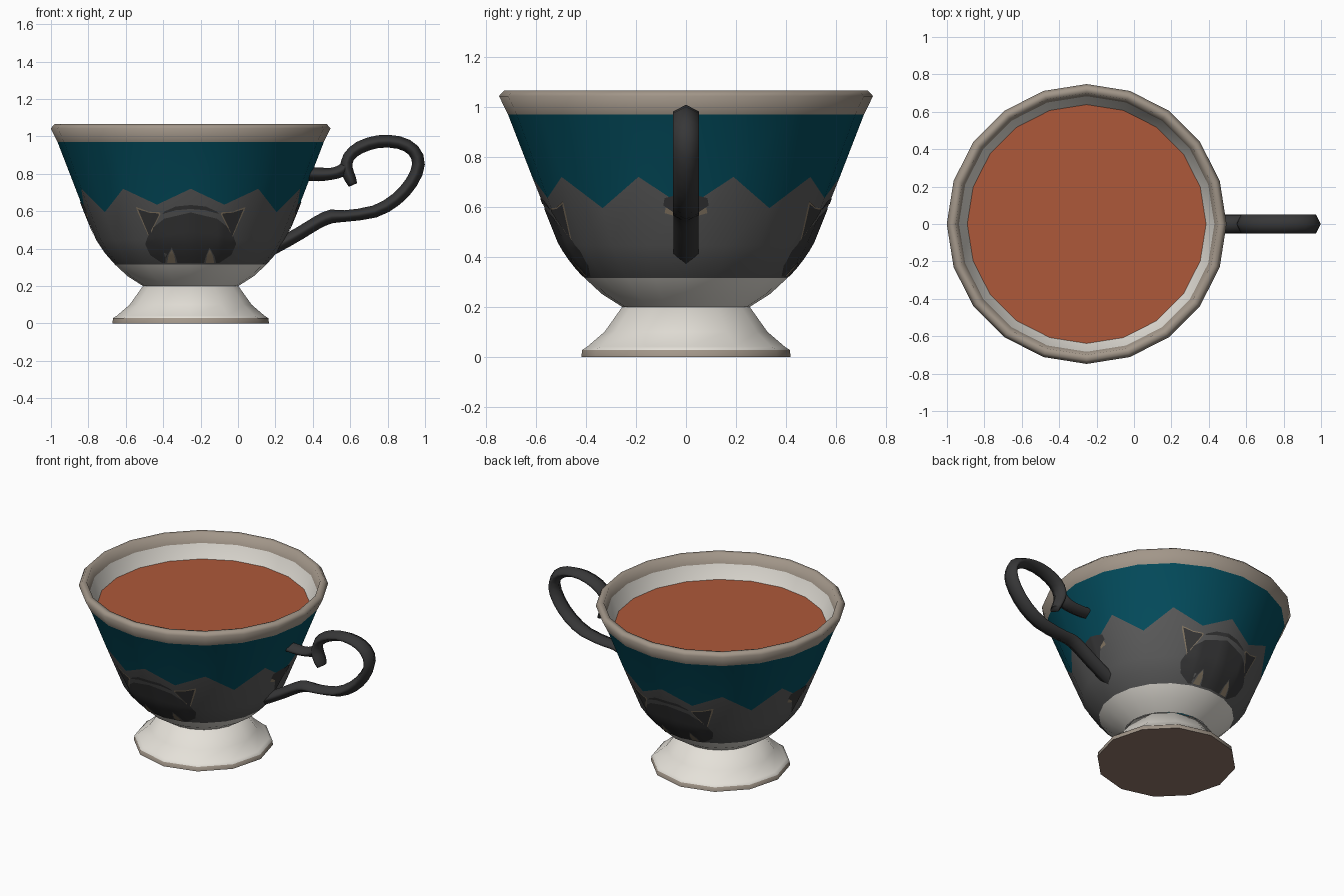
import bpy, bmesh, math
from mathutils import Matrix, Vector
from mathutils.bvhtree import BVHTree

cube = bpy.data.objects.get("Cube")
if cube:
    bpy.data.objects.remove(cube, do_unlink=True)

CENTRE = Vector((-0.253, 0, 0))


def material(name, r, g, b):
    m = bpy.data.materials.new(name)
    m.use_nodes = True
    m.diffuse_color = (r, g, b, 1)
    bsdf = next(n for n in m.node_tree.nodes if n.type == 'BSDF_PRINCIPLED')
    bsdf.inputs["Base Color"].default_value = (r, g, b, 1)
    bsdf.inputs["Roughness"].default_value = 0.9
    return m


white = material("porcelain_white", 0.78, 0.75, 0.69)
trim = material("warm_grey_trim", 0.36, 0.305, 0.25)
brown = material("base_brown", 0.29, 0.19, 0.15)
teal = material("deep_teal", 0.001, 0.074, 0.112)
grey = material("mid_grey", 0.105, 0.105, 0.105)
charcoal = material("charcoal", 0.038, 0.038, 0.039)
tan = material("dull_tan", 0.24, 0.19, 0.13)
tea = material("tea_brown", 0.42, 0.098, 0.042)


def finish(bm, name, mats, fix_normals=True, sharp=40):
    if fix_normals:
        bmesh.ops.recalc_face_normals(bm, faces=bm.faces)
    me = bpy.data.meshes.new(name)
    bm.to_mesh(me)
    bm.free()
    for m in mats:
        me.materials.append(m)
    for p in me.polygons:
        p.use_smooth = True
    me.set_sharp_from_angle(angle=math.radians(sharp))
    ob = bpy.data.objects.new(name, me)
    bpy.context.collection.objects.link(ob)


def bridge(bm, lower, upper, mat=0):
    """Quads between two closed rings of vertices."""
    n = len(lower)
    for i in range(n):
        j = (i + 1) % n
        bm.faces.new((lower[i], lower[j], upper[j], upper[i])).material_index = mat


def lathe(bm, rings, sides, bands):
    """Turn (radius, height) rings; a ring may be a function of the side number."""
    loops = []
    for ring in rings:
        loop = []
        for i in range(sides):
            r, z = ring(i) if callable(ring) else ring
            a = math.tau * i / sides
            loop.append(bm.verts.new(CENTRE + Vector((r * math.cos(a), r * math.sin(a), z))))
        loops.append(loop)
    for lower, upper, mat in zip(loops, loops[1:], bands):
        bridge(bm, lower, upper, mat)
    return loops


# Bowl: the zigzag colour edge is a ring whose height alternates
def zigzag(i):
    if i % 2:
        z = 0.72
    else:
        z = 0.635 if i in (4, 6, 14, 16) else 0.595
    return 0.569 + (z - 0.6) * 0.385, z


bm = bmesh.new()
lathe(bm, [(0.255, 0.2), (0.337, 0.252), (0.405, 0.315), (0.458, 0.375), (0.505, 0.445),
           zigzag, (0.712, 0.97), (0.748, 1.043), (0.728, 1.065), (0.70, 1.062),
           (0.683, 1.0), (0.628, 0.895)],
      20, [0, 0, 1, 1, 1, 2, 3, 3, 3, 3, 0])
surface = BVHTree.FromBMesh(bm)
finish(bm, "bowl", [white, grey, teal, trim], False, 80)

# Foot
bm = bmesh.new()
loops = lathe(bm, [(0.419, 0), (0.415, 0.028), (0.395, 0.041), (0.326, 0.1), (0.255, 0.2)],
              12, [1, 0, 0, 0])
bm.faces.new(loops[0][::-1]).material_index = 2
bm.faces.new(loops[-1])
finish(bm, "foot", [white, trim, brown], sharp=60)

# Tea
bm = bmesh.new()
bmesh.ops.create_circle(bm, cap_ends=True, segments=20, radius=0.64,
                        matrix=Matrix.Translation(CENTRE + Vector((0, 0, 0.915)))
                        @ Matrix.Rotation(math.radians(90), 4, 'Z'))
finish(bm, "tea", [tea])


# Handle: flattened six-sided tubes swept along rounded paths in the XZ plane
def rounded(path):
    """Add a Catmull-Rom midpoint between neighbouring path points."""
    pts = [Vector(p) for p in path]
    out = []
    for k in range(len(pts) - 1):
        a, b = pts[max(k - 1, 0)], pts[min(k + 2, len(pts) - 1)]
        out += [pts[k], (pts[k] + pts[k + 1]) * 0.5625 - (a + b) * 0.0625]
    return out + [pts[-1]]


def sweep(name, path, start_width, end_width):
    bm = bmesh.new()
    path = rounded(path)
    pts = [Vector((x, 0, z)) for x, z, r in path]
    last = len(pts) - 1
    loops = []
    for k, p in enumerate(pts):
        t = (pts[min(k + 1, last)] - pts[max(k - 1, 0)]).normalized()
        n = Vector((-t.z, 0, t.x))
        r = path[k].z
        w = start_width + (end_width - start_width) * min(1, 2 * k / last)
        w *= min(1, r / 0.03)
        loops.append([bm.verts.new(p + n * r * up + Vector((0, w * side, 0)))
                      for side, up in ((0, 1), (1, .22), (1, -.22), (0, -1), (-1, -.22), (-1, .22))])
    for a, b in zip(loops, loops[1:]):
        bridge(bm, a, b)
    bm.faces.new(loops[0])
    bm.faces.new(loops[-1])
    finish(bm, name, [charcoal], sharp=75)


sweep("handle_loop", [
    (0.10, 0.362, .034), (0.20, 0.41, .036), (0.33, 0.482, .035), (0.43, 0.543, .035),
    (0.50, 0.572, .037), (0.57, 0.574, .031), (0.73, 0.598, .033), (0.845, 0.663, .034),
    (0.928, 0.755, .034), (0.965, 0.85, .034), (0.938, 0.925, .034), (0.86, 0.967, .034),
    (0.75, 0.972, .034), (0.65, 0.940, .034), (0.592, 0.89, .031), (0.58, 0.83, .033),
    (0.60, 0.775, .031), (0.615, 0.74, .024)], 0.05, 0.052)
sweep("handle_upper_arm", [
    (0.36, 0.80, .037), (0.43, 0.797, .037), (0.50, 0.80, .032), (0.55, 0.815, .033),
    (0.585, 0.845, .028)], 0.048, 0.048)


# Painted decoration: thin plates laid onto the bowl between two outlines
def plate(name, lower, upper, mat, turn=0, lift=0.005, steps=4, rows=8):
    bm = bmesh.new()
    rot = Matrix.Rotation(turn, 3, 'Z')
    ray = rot @ Vector((0, 1, 0))
    grid = []
    for k in range((len(lower) - 1) * steps + 1):
        s = min(k // steps, len(lower) - 2)
        f = k / steps - s
        lo, hi = (Vector(e[s]).lerp(Vector(e[s + 1]), f) for e in (lower, upper))
        column = []
        for j in range(rows + 1):
            x, z = lo.lerp(hi, j / rows)
            hit = surface.ray_cast(CENTRE + rot @ Vector((x, -2, z)), ray)[0]
            out = (hit - CENTRE) * Vector((1, 1, 0))
            column.append(bm.verts.new(hit + out.normalized() * lift))
        grid.append(column)
    for a, b in zip(grid, grid[1:]):
        for j in range(rows):
            bm.faces.new((a[j], b[j], b[j + 1], a[j + 1]))
    bmesh.ops.remove_doubles(bm, verts=bm.verts, dist=0.0005)
    finish(bm, name, [mat], False)


def mirrored(half):
    """Complete an outline that runs from the left edge to the middle."""
    return half + [(-x, z) for x, z in half[-2::-1]]


for side, turn in (("front", 0), ("back", math.pi)):
    plate(side + "_face",
          mirrored([(-.24, .42), (-.215, .365), (-.15, .322), (0, .322)]),
          mirrored([(-.24, .43), (-.215, .50), (-.14, .56), (0, .593)]), charcoal, turn, 0.003)
    plate(side + "_brow",
          mirrored([(-.15, .585), (-.08, .605), (0, .612)]),
          mirrored([(-.14, .598), (-.08, .625), (0, .633)]), charcoal, turn, 0.003)
    for s, label in ((-1, "_right"), (1, "_left")):
        def flip(pts):
            pts = [(s * x, z) for x, z in pts]
            return pts if s > 0 else pts[::-1]
        plate(side + label + "_ear_edge",
              flip([(.160, .585), (.222, .462), (.285, .602)]),
              flip([(.165, .594), (.222, .598), (.291, .622)]), tan, turn, 0.003)
        plate(side + label + "_ear",
              flip([(.168, .58), (.222, .472), (.275, .60)]),
              flip([(.172, .588), (.222, .592), (.281, .611)]), charcoal, turn, 0.005)
        plate(side + label + "_tusk_gap",
              flip([(.07, .322), (.10, .322), (.135, .322)]),
              flip([(.08, .36), (.10, .405), (.125, .36)]), grey, turn, 0.005)
        plate(side + label + "_tusk",
              flip([(.08, .322), (.10, .322), (.124, .322)]),
              flip([(.086, .365), (.10, .395), (.116, .365)]), tan, turn, 0.007)

# Dark marks on the two ends of the bowl, with a fringe below
for label, turn in (("left", math.pi / 2), ("right", -math.pi / 2)):
    plate(label + "_end_fringe", mirrored([(-.085, .575), (-.05, .565), (0, .565)]),
          mirrored([(-.08, .60), (-.05, .60), (0, .60)]), tan, turn, 0.003)
    plate(label + "_end_mark", mirrored([(-.09, .605), (-.045, .575), (0, .47)]),
          mirrored([(-.085, .635), (-.045, .645), (0, .65)]), charcoal, turn, 0.004)
